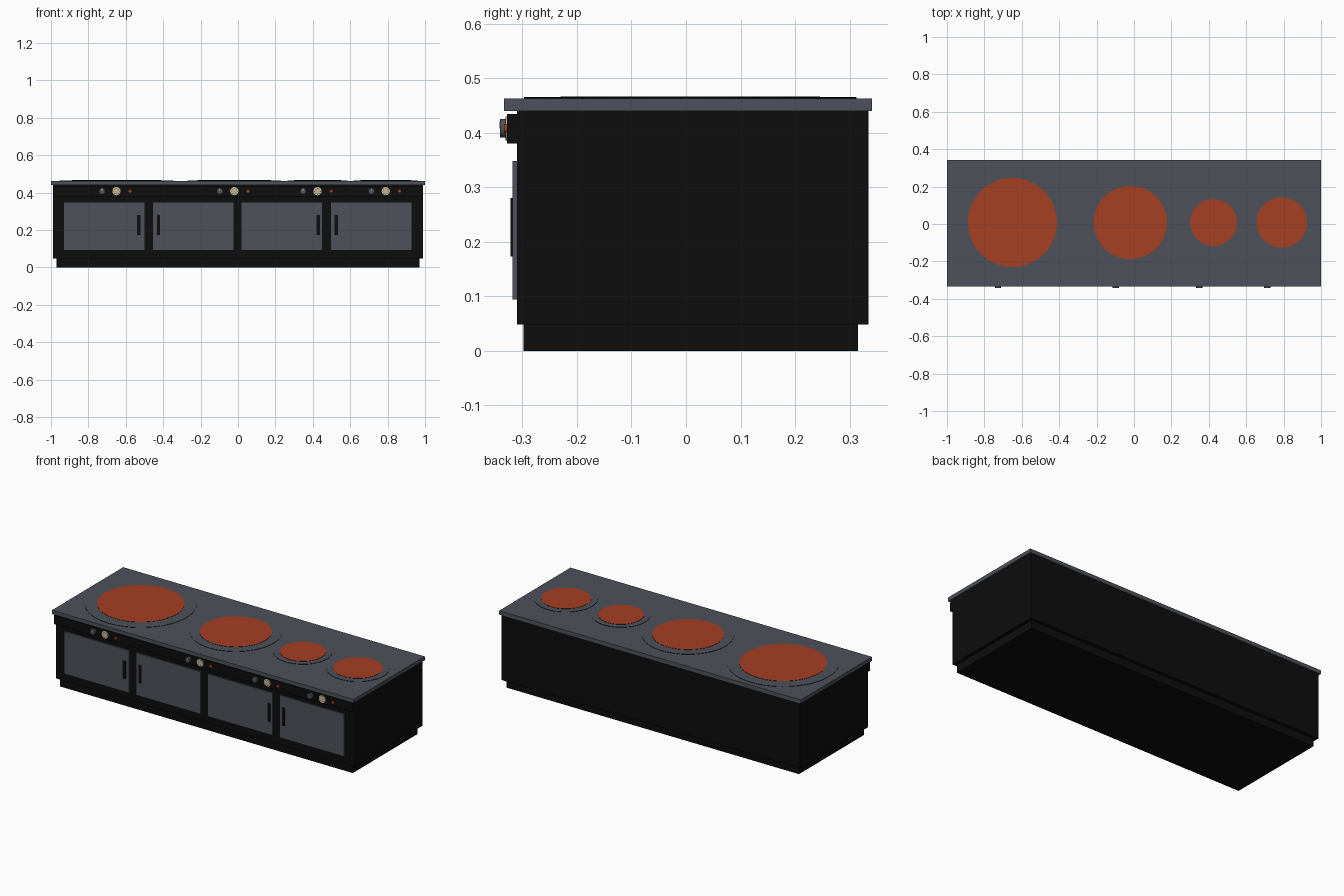
import bpy, bmesh, math
from mathutils import Matrix

if "Cube" in bpy.data.objects:
    bpy.data.objects.remove(bpy.data.objects["Cube"])


def material(name, rgb):
    m = bpy.data.materials.new(name)
    m.diffuse_color = (*rgb, 1)
    m.use_nodes = True
    m.node_tree.nodes["Principled BSDF"].inputs["Base Color"].default_value = m.diffuse_color
    return m


BLACK = material("matte black", (0.004, 0.004, 0.004))
STEEL = material("slate grey", (0.075, 0.083, 0.100))
ORANGE = material("glowing orange", (0.38, 0.050, 0.016))
CREAM = material("dial cream", (0.55, 0.46, 0.30))


def finish(name, bm, mats):
    me = bpy.data.meshes.new(name)
    bm.to_mesh(me)
    bm.free()
    for m in mats:
        me.materials.append(m)
    ob = bpy.data.objects.new(name, me)
    bpy.context.collection.objects.link(ob)
    return ob


def box(name, x, y, z, mat):
    """Box from (min, max) ranges."""
    bm = bmesh.new()
    bmesh.ops.create_cube(bm, size=1)
    for v in bm.verts:
        v.co = [r[0] if c < 0 else r[1] for c, r in zip(v.co, (x, y, z))]
    return finish(name, bm, [mat])


def disc(name, loc, r, depth, side, cap, facing="up", segs=64):
    """Cylinder rising from loc, with its own colour on the outer cap."""
    bm = bmesh.new()
    bmesh.ops.create_cone(bm, cap_ends=True, segments=segs, radius1=r, radius2=r,
                          depth=depth, matrix=Matrix.Translation((0, 0, depth / 2)))
    for f in bm.faces:
        f.material_index = 1 if f.normal.z > 0.9 else 0
        f.smooth = abs(f.normal.z) < 0.5
    for e in bm.edges:
        e.smooth = all(f.smooth for f in e.link_faces)
    ob = finish(name, bm, [side, cap])
    ob.location = loc
    if facing == "front":
        ob.rotation_euler.x = math.pi / 2
    return ob


# Cabinet
box("plinth", (-0.97, 0.97), (-0.298, 0.315), (0, 0.05), BLACK)
box("cabinet", (-0.99, 0.99), (-0.31, 0.335), (0.048, 0.442), BLACK)
box("worktop", (-1, 1), (-0.334, 0.341), (0.44, 0.463), STEEL)
box("control_panel", (-0.99, 0.99), (-0.328, -0.305), (0.38, 0.434), BLACK)

# Doors with their handles
for x0, x1, hx in ((-0.93, -0.50, -0.53), (-0.455, -0.025, -0.425),
                   (0.02, 0.45, 0.43), (0.497, 0.927, 0.525)):
    box("door", (x0, x1), (-0.318, -0.305), (0.094, 0.348), STEEL)
    box("door_handle", (hx - 0.009, hx + 0.009), (-0.322, -0.315), (0.173, 0.28), BLACK)

# Hot plates, each with a knob, dial and lamp on the panel below
PANEL_Y, CZ = -0.328, 0.408
for x, r in ((-0.65, 0.238), (-0.02, 0.196), (0.425, 0.125), (0.79, 0.135)):
    disc("plate_rim", (x, 0.008, 0.4625), r * 1.28, 0.0025, BLACK, STEEL)
    disc("hot_plate", (x, 0.008, 0.4645), r, 0.002, BLACK, ORANGE)

    kx = x - 0.077
    disc("knob", (kx, PANEL_Y, CZ), 0.017, 0.0135, STEEL, STEEL, "front", 24)
    box("knob_pointer", (kx - 0.002, kx + 0.002), (-0.3422, -0.341),
        (CZ, CZ + 0.013), CREAM)

    disc("dial", (x, PANEL_Y, CZ), 0.022, 0.003, CREAM, CREAM, "front", 32)
    for i in range(8):
        a = i * math.pi / 4
        tx, tz = x + 0.016 * math.cos(a), CZ + 0.016 * math.sin(a)
        box("dial_mark", (tx - 0.0015, tx + 0.0015), (-0.3315, -0.3305),
            (tz - 0.0015, tz + 0.0015), BLACK)

    disc("lamp", (x + 0.073, PANEL_Y, CZ), 0.008, 0.006, ORANGE, ORANGE, "front", 16)
